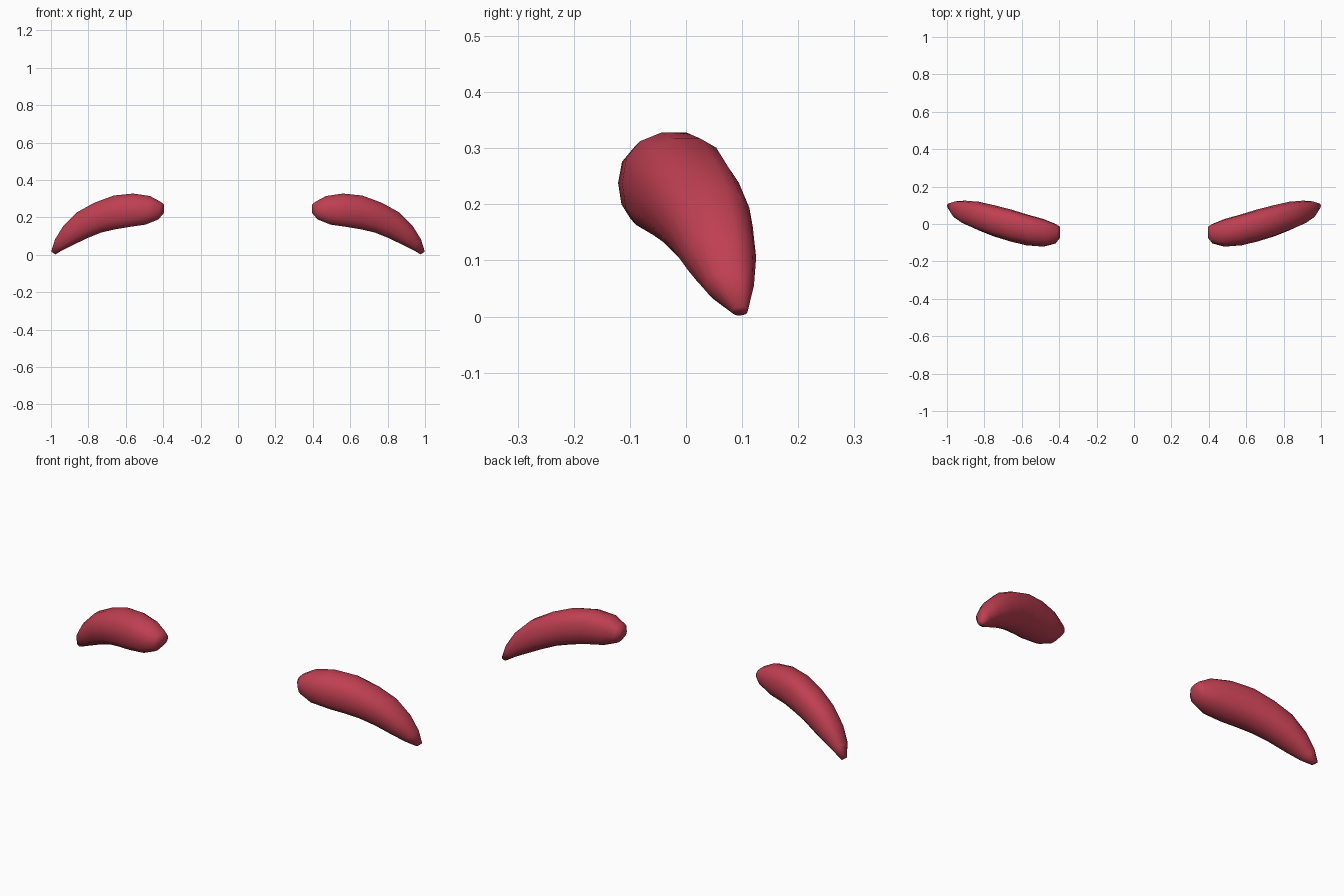
import bpy, bmesh, math

if "Cube" in bpy.data.objects:
    bpy.data.objects.remove(bpy.data.objects["Cube"])

red = bpy.data.materials.new("brow red")
red.diffuse_color = (0.52, 0.05, 0.083, 1)
red.use_nodes = True
red.node_tree.nodes["Principled BSDF"].inputs["Base Color"].default_value = red.diffuse_color

# Stations from inner end to outer tip: top x, top z, bottom x, bottom z, front y, back y
STATIONS = [
    (0.396, 0.268, 0.397, 0.222, -0.075, -0.015),
    (0.412, 0.284, 0.426, 0.188, -0.104, 0.000),
    (0.470, 0.316, 0.495, 0.160, -0.121, 0.026),
    (0.560, 0.330, 0.590, 0.146, -0.114, 0.052),
    (0.665, 0.319, 0.660, 0.134, -0.093, 0.079),
    (0.770, 0.280, 0.730, 0.118, -0.066, 0.101),
    (0.860, 0.230, 0.800, 0.090, -0.034, 0.119),
    (0.935, 0.155, 0.875, 0.055, 0.000, 0.125),
    (0.979, 0.083, 0.935, 0.026, 0.036, 0.121),
    (0.999, 0.018, 0.976, 0.002, 0.082, 0.110),
]
SIDES = 14
POWER = 2 / 2.3   # slightly boxy oval
LEAN = 0.16       # section top leans back, bottom leans forward


def rounded(v):
    return math.copysign(abs(v) ** POWER, v)


def make_brow(name, side):
    bm = bmesh.new()
    rings = []
    for tx, tz, bx, bz, fy, by in STATIONS:
        ring = []
        for i in range(SIDES):
            a = math.tau * i / SIDES
            u, v = rounded(math.cos(a)), rounded(math.sin(a))
            half = (by - fy) / 2
            y = (fy + by) / 2 + half * (u + LEAN * v * (1 - abs(u)))
            t = (v + 1) / 2
            ring.append(bm.verts.new((side * (bx + (tx - bx) * t), y, bz + (tz - bz) * t)))
        rings.append(ring)
    # Skin between neighbouring sections, then close both ends
    for r, s in zip(rings, rings[1:]):
        for i in range(SIDES):
            j = (i + 1) % SIDES
            bm.faces.new((r[i], r[j], s[j], s[i]))
    bm.faces.new(rings[0])
    bm.faces.new(rings[-1])
    bmesh.ops.recalc_face_normals(bm, faces=bm.faces)
    for f in bm.faces:
        f.smooth = True
    mesh = bpy.data.meshes.new(name)
    bm.to_mesh(mesh)
    bm.free()
    mesh.materials.append(red)
    bpy.context.collection.objects.link(bpy.data.objects.new(name, mesh))


make_brow("right_eyebrow", 1)
make_brow("left_eyebrow", -1)
